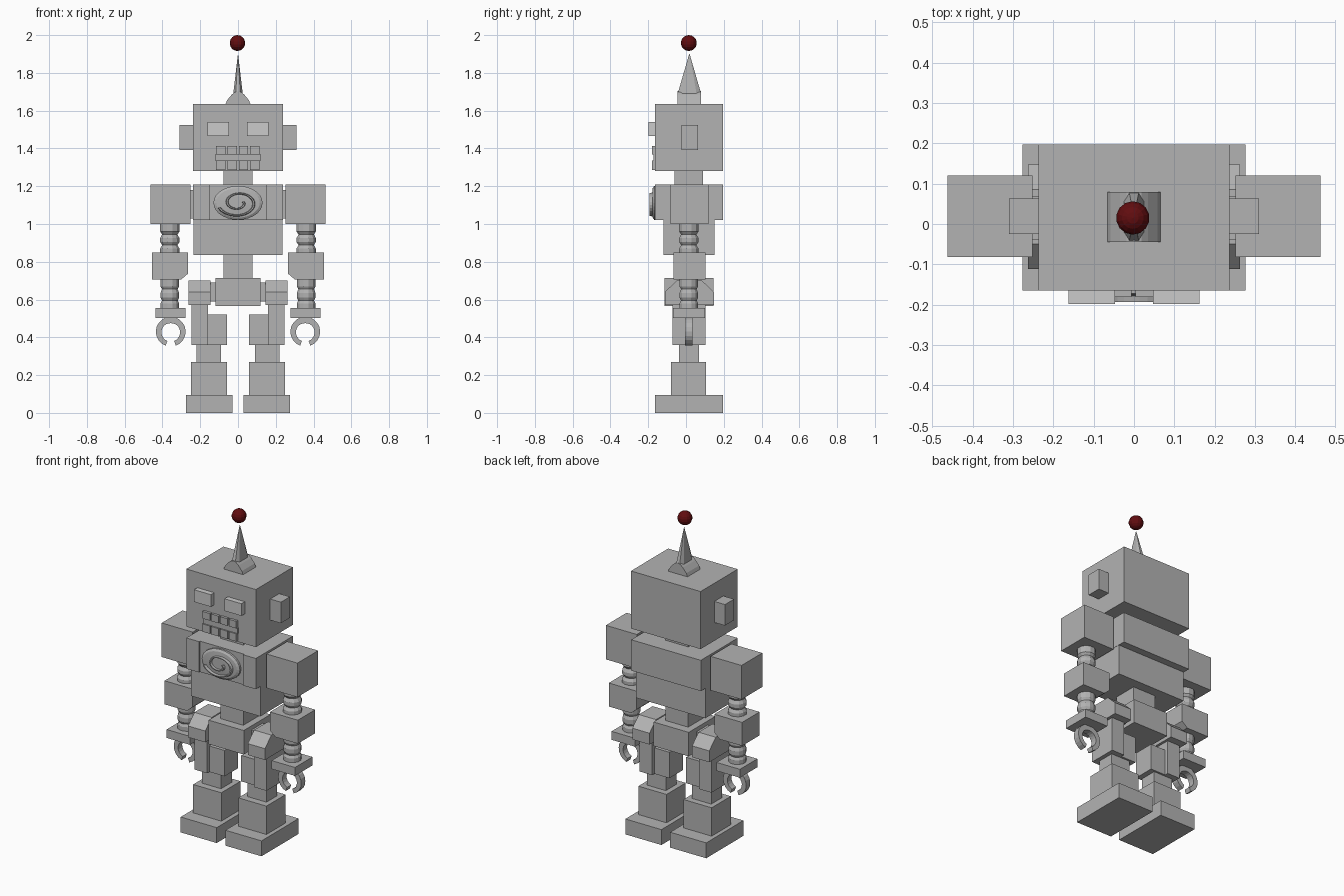
import bpy, bmesh, math

if "Cube" in bpy.data.objects:
    bpy.data.objects.remove(bpy.data.objects["Cube"])

def material(name, rgb):
    m = bpy.data.materials.new(name)
    m.diffuse_color = (*rgb, 1)
    m.use_nodes = True
    m.node_tree.nodes["Principled BSDF"].inputs["Base Color"].default_value = m.diffuse_color
    return m

GREY = material("body grey", (0.45, 0.45, 0.45))
PALE = material("eye pale grey", (0.60, 0.60, 0.60))
RED = material("dark red", (0.12, 0.004, 0.005))
YC = 0.015  # depth centre shared by most parts

def finish(name, bm, mat=GREY):
    bmesh.ops.recalc_face_normals(bm, faces=bm.faces)
    me = bpy.data.meshes.new(name)
    bm.to_mesh(me)
    bm.free()
    me.materials.append(mat)
    ob = bpy.data.objects.new(name, me)
    bpy.context.collection.objects.link(ob)
    return ob

def loft(name, rings, mat=GREY, loop=False):
    """Skin a list of equal-length point rings; cap the ends unless looped."""
    bm = bmesh.new()
    vs = [[bm.verts.new(p) for p in r] for r in rings]
    n = len(vs[0])
    pairs = list(zip(vs, vs[1:]))
    for a, b in pairs:
        for i in range(n):
            j = (i + 1) % n
            bm.faces.new((a[i], a[j], b[j], b[i]))
    bm.faces.new(vs[0])
    bm.faces.new(vs[-1])
    return finish(name, bm, mat)

def box(name, x, y, z, mat=GREY):
    rings = [[(x[0], y[0], h), (x[1], y[0], h), (x[1], y[1], h), (x[0], y[1], h)] for h in z]
    return loft(name, rings, mat)

def prism_y(name, pts, y, mat=GREY):
    return loft(name, [[(px, d, pz) for px, pz in pts] for d in y], mat)

def prism_x(name, pts, x, mat=GREY):
    return loft(name, [[(d, py, pz) for py, pz in pts] for d in x], mat)

def lathe(name, cx, cy, profile, sides, mat=GREY):
    rings = []
    for r, z in profile:
        rings.append([(cx + r * math.cos((i + .5) * math.tau / sides),
                       cy + r * math.sin((i + .5) * math.tau / sides), z) for i in range(sides)])
    return loft(name, rings, mat)

# Head and neck
box("head", (-.2375, .2375), (-.165, .197), (1.28, 1.635))
box("neck", (-.078, .078), (-.06, .09), (1.2, 1.285))

# Mouth: two rows of teeth with a bar between
for row, (z0, z1) in enumerate(((1.287, 1.335), (1.368, 1.412))):
    for i in range(4):
        x0 = -.116 + i * .06
        box(f"tooth_{row}_{i}", (x0, x0 + .05), (-.181, -.16), (z0, z1))
box("mouth_bar", (-.119, .119), (-.173, -.16), (1.333, 1.37))

# Antenna: flared base, flattened spike, ball
arc = [(-.068, 1.63), (-.058, 1.655), (-.035, 1.683), (-.018, 1.698), (0, 1.703),
       (.018, 1.698), (.035, 1.683), (.058, 1.655), (.068, 1.63)]
prism_y("antenna_base", arc, (-.045, .08))
spike = []
for s, z in ((1, 1.69), (.02, 1.9)):
    spike.append([(px * s, .018 + (py - .018) * s, z) for px, py in
                  ((-.025, -.02), (-.012, -.044), (.012, -.044), (.025, -.02),
                   (.025, .056), (.012, .08), (-.012, .08), (-.025, .056))])
loft("antenna_spike", spike)
bm = bmesh.new()
bmesh.ops.create_uvsphere(bm, u_segments=14, v_segments=9, radius=.042)
bmesh.ops.translate(bm, verts=bm.verts, vec=(-.003, .015, 1.958))
finish("antenna_ball", bm, RED)

# Torso: stacked blocks
box("upper_chest", (-.2375, .2375), (-.156, .195), (1.02, 1.21))
box("lower_chest", (-.2365, .2365), (-.12, .15), (.835, 1.025))
box("waist", (-.078, .078), (-.06, .09), (.71, .84))
box("pelvis", (-.12, .12), (-.115, .145), (.567, .715))

# Chest medallion: oval dome with a raised partial swirl
def oval(sx, sz, y, n=28):
    return [(sx * math.cos(i * math.tau / n), y, 1.112 + sz * math.sin(i * math.tau / n)) for i in range(n)]
loft("chest_medallion", [oval(.13, .09, -.15), oval(.13, .09, -.168),
                         oval(.115, .078, -.176), oval(.05, .035, -.181)])
swirl = []
for i in range(37):
    a = math.radians(200 + i * 15)
    k = .82 - .6 * i / 36
    swirl.append([((k + d) * .13 * math.cos(a), y, 1.112 + (k + d) * .09 * math.sin(a))
                  for d, y in ((-.08, -.165), (.08, -.165), (.03, -.194), (-.03, -.194))])
loft("chest_swirl", swirl)

# Paired parts
for s, side in ((-1, "left"), (1, "right")):
    def pbox(name, x0, x1, y, z, mat=GREY):
        return box(f"{side}_{name}", sorted((s * x0, s * x1)), y, z, mat)

    # Face sides
    pbox("eye", .047, .162, (-.198, -.16), (1.465, 1.54), PALE)
    pbox("ear", .23, .31, (-.025, .063), (1.393, 1.523))

    # Chest side plate framing the medallion
    pbox("chest_plate", .15, .2375, (-.165, -.15), (1.02, 1.21))

    # Shoulder and its joint
    pbox("shoulder_joint", .23, .26, (-.04, .07), (1.03, 1.18))
    pbox("shoulder", .252, .463, (-.082, .12), (1.0, 1.21))

    # Arm tubes with rippled outline
    ax = s * .361
    lathe(f"{side}_upper_arm", ax, YC, [(.053, 1.005), (.053, .96), (.042, .945), (.053, .925),
          (.053, .905), (.042, .888), (.053, .87), (.053, .845)], 12)
    lathe(f"{side}_forearm", ax, YC, [(.051, .71), (.051, .67), (.043, .655), (.051, .635),
          (.051, .61), (.043, .595), (.051, .58), (.051, .55)], 12)

    # Elbow block with the inner lower corner cut off
    elbow = [(.265, .85), (.455, .85), (.455, .705), (.302, .705), (.265, .737)]
    prism_y(f"{side}_elbow", [(s * x, z) for x, z in elbow], (-.067, .103))
    pbox("wrist", .278, .438, (-.07, .1), (.503, .555))

    # Open claw: broken ring with slimmer tips
    claw = []
    for i in range(19):
        t = i / 18
        a = math.radians(-70 + 320 * t)
        inner = .045 + .008 * abs(2 * t - 1)
        rim = [(r * math.cos(a), y, r * math.sin(a)) for r, y in
               ((inner, -.005), (.079, -.005), (.079, .035), (inner, .035))]
        claw.append([(s * .356 + x, y, .43 + z) for x, y, z in rim])
    loft(f"{side}_claw", claw)

    # Hip: bevelled block on a short axle
    pbox("hip_axle", .11, .15, (-.04, .07), (.59, .69))
    hip = [(-.112, .57), (.148, .57), (.148, .64), (.085, .7), (-.05, .7), (-.112, .64)]
    prism_x(f"{side}_hip", hip, (s * .145, s * .2625))

    # Leg
    pbox("thigh", .16, .245, (-.072, .102), (.36, .575))
    pbox("inner_thigh", .057, .162, (-.05, .08), (.36, .52))
    pbox("knee", .09, .22, (-.037, .068), (.265, .365))
    pbox("shin", .058, .25, (-.08, .107), (.09, .27))
    pbox("foot", .03, .276, (-.165, .197), (0, .095))
